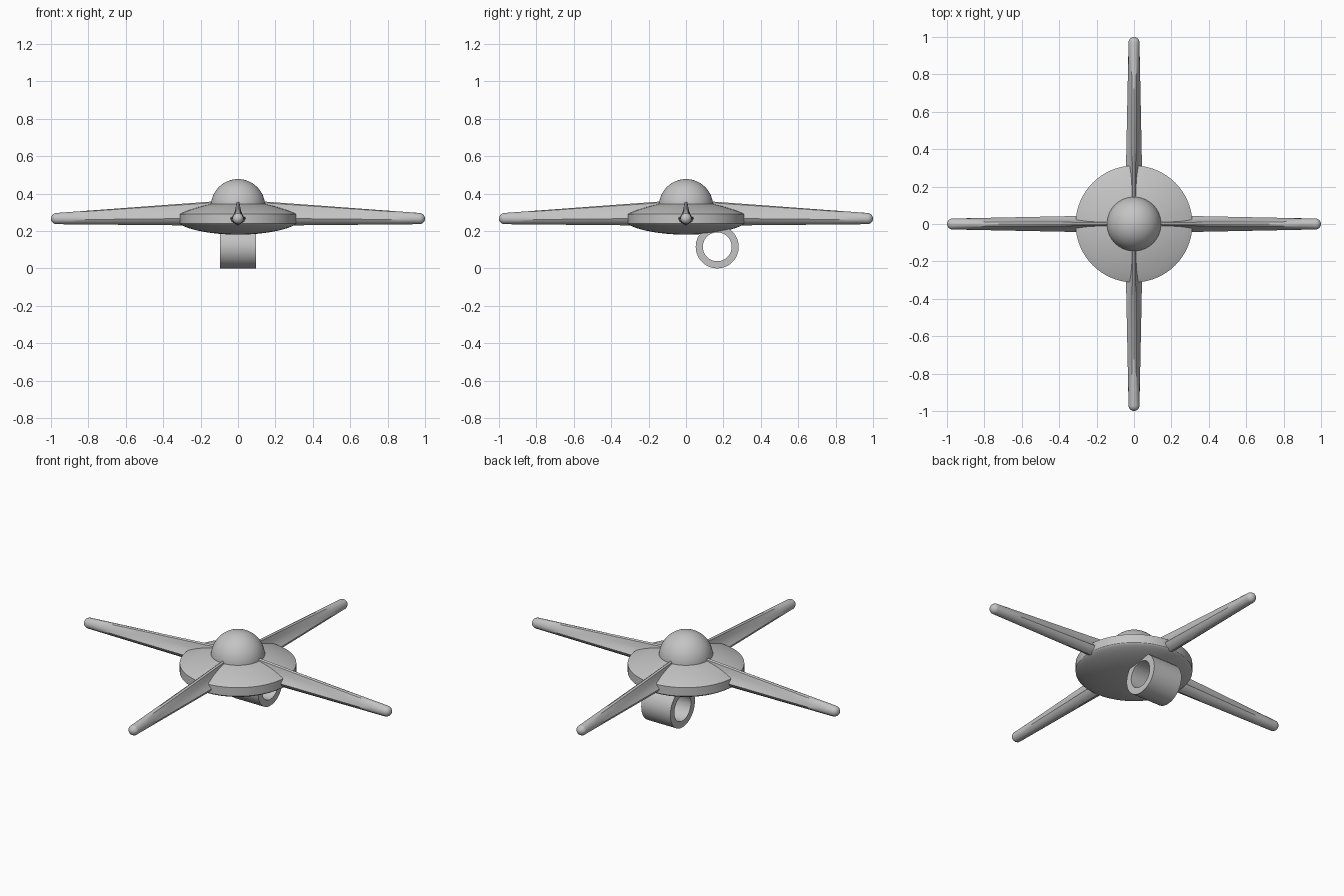
import bpy
import bmesh
from math import sin, cos, pi, radians
from mathutils import Matrix, Vector

if "Cube" in bpy.data.objects:
    bpy.data.objects.remove(bpy.data.objects["Cube"], do_unlink=True)

grey = bpy.data.materials.new("plain grey")
grey.use_nodes = True
grey.diffuse_color = (0.55, 0.55, 0.55, 1)
grey.node_tree.nodes["Principled BSDF"].inputs["Base Color"].default_value = grey.diffuse_color


def finish(bm, name, matrix=Matrix(), angle=30):
    """Turn a bmesh into a smooth shaded object."""
    bmesh.ops.remove_doubles(bm, verts=bm.verts, dist=1e-5)
    bmesh.ops.recalc_face_normals(bm, faces=bm.faces)
    bm.transform(matrix)
    mesh = bpy.data.meshes.new(name)
    bm.to_mesh(mesh)
    bm.free()
    mesh.materials.append(grey)
    obj = bpy.data.objects.new(name, mesh)
    bpy.context.collection.objects.link(obj)
    bpy.ops.object.select_all(action="DESELECT")
    obj.select_set(True)
    bpy.context.view_layer.objects.active = obj
    bpy.ops.object.shade_smooth_by_angle(angle=radians(angle))
    return obj


def lathe(name, profile, steps=96, closed=False, matrix=Matrix()):
    """Spin an (r, z) profile around z."""
    bm = bmesh.new()
    verts = [bm.verts.new((r, 0, z)) for r, z in profile]
    edges = [bm.edges.new(pair) for pair in zip(verts, verts[1:])]
    if closed:
        edges.append(bm.edges.new((verts[-1], verts[0])))
    bmesh.ops.spin(bm, geom=verts + edges, cent=(0, 0, 0), axis=(0, 0, 1),
                   angle=2 * pi, steps=steps, use_merge=True)
    return finish(bm, name, matrix)


# Lens-shaped body: curved belly, upright rim, narrow lip, curved top
arc = [i / 16 * pi / 2 for i in range(17)]
belly = [(0.312 * sin(a), 0.24 - 0.06 * cos(a) ** 1.4) for a in arc[:-1]]
rim = [(0.312, 0.24), (0.312, 0.29), (0.3, 0.296)]
crown = [(0.3 * (1 - i / 12), 0.296 + 0.062 * (1 - (1 - i / 12) ** 2))
         for i in range(1, 13)]
lathe("body_disc", belly + rim + crown)

# Half-ball dome on the body
lathe("dome", [(0, 0.32), (0.145, 0.32)]
      + [(0.145 * cos(a), 0.332 + 0.145 * sin(a)) for a in arc])

# Short open tube lying along x under the rear
lathe("under_tube", [(0.115, -0.095), (0.115, 0.095), (0.077, 0.095), (0.077, -0.095)],
      closed=True,
      matrix=Matrix.Translation((0, 0.167, 0.115)) @ Matrix.Rotation(pi / 2, 4, "Y"))

# Arms: a ridged spear section blending to a round, domed tip
ROOT = [(0, 0.36), (0.008, 0.353), (0.013, 0.32), (0.023, 0.292),
        (0.047, 0.268), (0.038, 0.25), (0.016, 0.234), (0, 0.228)]
TIP = [(0.03 * sin(k * pi / 7), 0.266 + 0.03 * cos(k * pi / 7)) for k in range(8)]


def section(t):
    half = [Vector(a).lerp(Vector(b), t) for a, b in zip(ROOT, TIP)]
    return [(p.x, p.y) for p in half] + [(-p.x, p.y) for p in half[-2:0:-1]]


def arm(name, turn):
    bm = bmesh.new()
    rings = [(0.1 + 0.87 * i / 10, section(i / 10)) for i in range(11)]
    for i in range(1, 7):
        a = i / 6 * radians(85)
        rings.append((0.97 + 0.03 * sin(a),
                      [(y * cos(a), 0.266 + (z - 0.266) * cos(a)) for y, z in section(1)]))
    loops = [[bm.verts.new((x, y, z)) for y, z in pts] for x, pts in rings]
    for low, high in zip(loops, loops[1:]):
        for k in range(len(low)):
            bm.faces.new((low[k - 1], low[k], high[k], high[k - 1]))
    bm.faces.new(loops[0])
    bm.faces.new(loops[-1])
    finish(bm, name, Matrix.Rotation(turn, 4, "Z"), 35)


for i, side in enumerate(("left", "back", "right", "front")):
    arm(side + "_arm", i * pi / 2)
